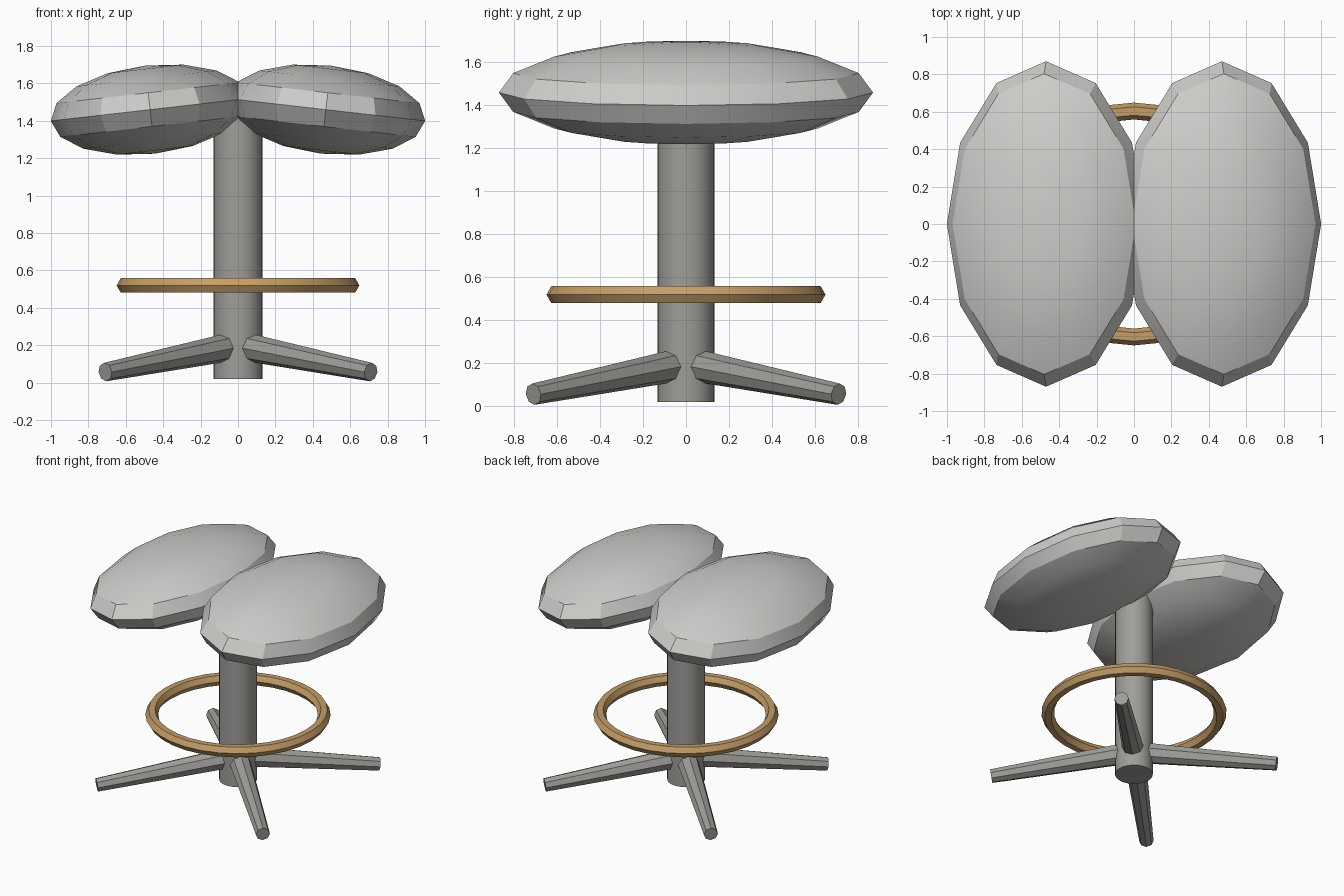
import bpy, math
from mathutils import Vector

cube = bpy.data.objects.get("Cube")
if cube:
    bpy.data.objects.remove(cube, do_unlink=True)


def material(name, rgb):
    m = bpy.data.materials.new(name)
    m.use_nodes = True
    colour = (*rgb, 1)
    m.diffuse_color = colour
    m.node_tree.nodes["Principled BSDF"].inputs["Base Color"].default_value = colour
    return m


pale_grey = material("pale grey cushion", (0.62, 0.61, 0.59))
metal_grey = material("warm grey metal", (0.35, 0.34, 0.32))
tan = material("tan ring", (0.55, 0.34, 0.14))


def finish(name, mat):
    """Name, colour and smooth the object just added."""
    ob = bpy.context.object
    ob.name = name
    ob.data.materials.append(mat)
    bpy.ops.object.shade_smooth_by_angle(angle=math.radians(30))
    return ob


# Central column
bpy.ops.mesh.primitive_cylinder_add(vertices=24, radius=0.132, depth=1.43, location=(0, 0, 0.735))
finish("column", metal_grey)

# Foot ring with a six-sided section
bpy.ops.mesh.primitive_torus_add(major_segments=32, minor_segments=6, major_radius=0.604,
                                 minor_radius=0.045, location=(0, 0, 0.52))
finish("foot_ring", tan)

# Two tilted cushions, mirrored about the middle
for side, s in (("left", 1), ("right", -1)):
    bpy.ops.mesh.primitive_uv_sphere_add(segments=12, ring_count=8, radius=1,
                                         location=(s * 0.47, 0, 1.46))
    ob = bpy.context.object
    ob.scale = (0.534, 0.87, 0.237)
    bpy.ops.object.transform_apply(location=False, rotation=False, scale=True)
    ob.rotation_euler.y = s * 0.113
    finish(side + "_cushion", pale_grey)

# Four tapered legs on the diagonals
for end, sy in (("front", -1), ("back", 1)):
    for side, sx in (("left", 1), ("right", -1)):
        hub, tip = Vector((0, 0, 0.2)), Vector((sx * 0.71, sy * 0.71, 0.057))
        axis = tip - hub
        bpy.ops.mesh.primitive_cone_add(vertices=8, radius1=0.078, radius2=0.05,
                                        depth=axis.length, location=(hub + tip) / 2)
        leg = bpy.context.object
        leg.rotation_euler = axis.to_track_quat("Z", "Y").to_euler()
        finish(f"{end}_{side}_leg", metal_grey)
